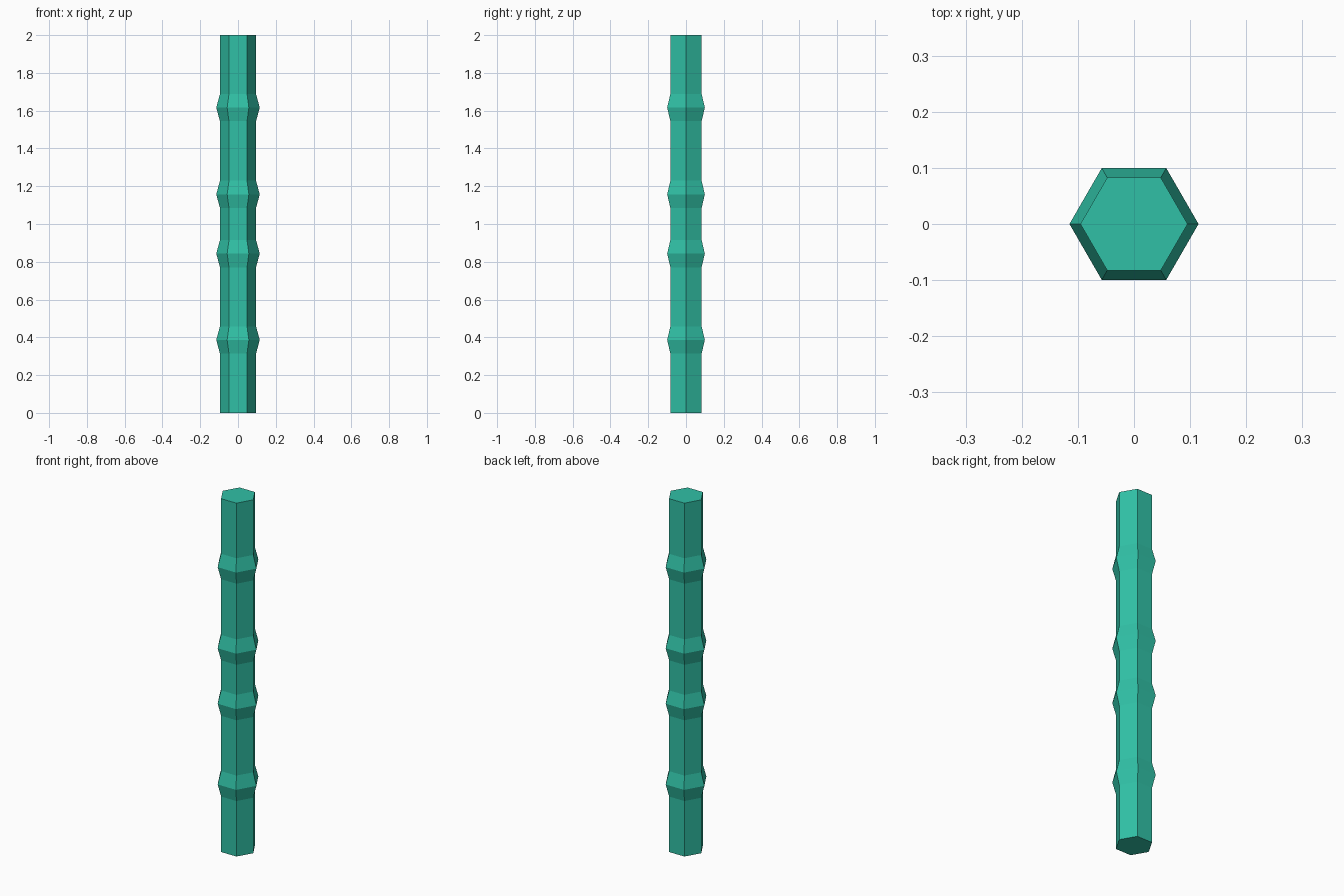
import bpy, bmesh
from math import cos, sin, tau

if "Cube" in bpy.data.objects:
    bpy.data.objects.remove(bpy.data.objects["Cube"])

SIDES = 6
ROD_R, KNOT_R, KNOT_HALF, HEIGHT = 0.0955, 0.115, 0.072, 2.0
KNOTS = (0.386, 0.843, 1.157, 1.616)

# Profile up the stalk: straight rod swelling to a ridge at each knot
profile = [(ROD_R, 0)]
for z in KNOTS:
    profile += [(ROD_R, z - KNOT_HALF), (KNOT_R, z), (ROD_R, z + KNOT_HALF)]
profile.append((ROD_R, HEIGHT))

# Hexagonal rings bridged into one closed stalk
bm = bmesh.new()
rings = [[bm.verts.new((r * cos(tau * i / SIDES), r * sin(tau * i / SIDES), z))
          for i in range(SIDES)] for r, z in profile]
for low, high in zip(rings, rings[1:]):
    for i in range(SIDES):
        j = (i + 1) % SIDES
        bm.faces.new((low[i], low[j], high[j], high[i]))

# End caps
bm.faces.new(rings[0][::-1])
bm.faces.new(rings[-1])

mesh = bpy.data.meshes.new("stalk")
bm.to_mesh(mesh)
bm.free()
stalk = bpy.data.objects.new("stalk", mesh)
bpy.context.collection.objects.link(stalk)

# Teal green
mat = bpy.data.materials.new("teal")
mat.diffuse_color = (0.03, 0.53, 0.38, 1)
mat.use_nodes = True
mat.node_tree.nodes["Principled BSDF"].inputs["Base Color"].default_value = mat.diffuse_color
mesh.materials.append(mat)
